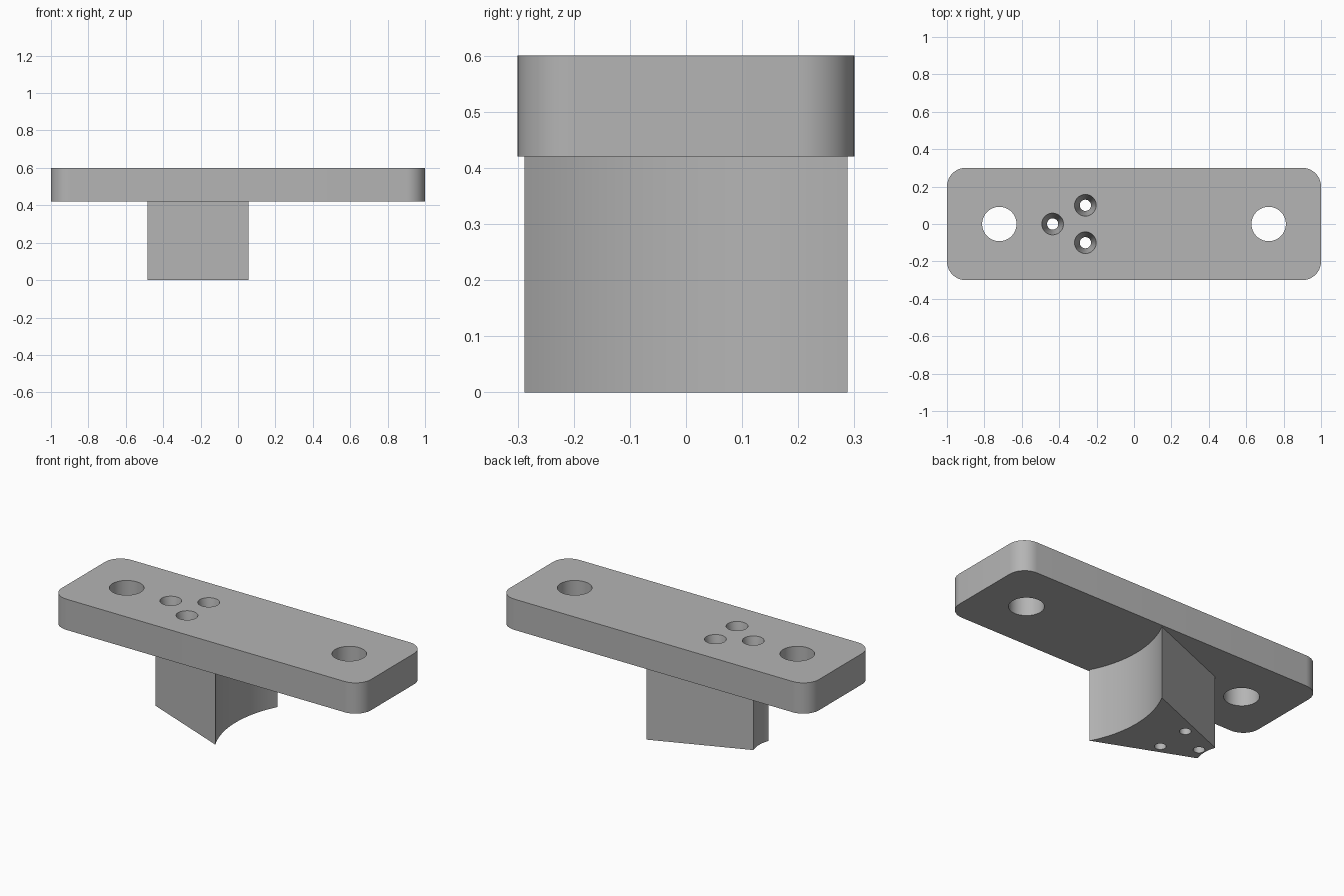
import bpy, bmesh, math

cube = bpy.data.objects.get("Cube")
if cube:
    bpy.data.objects.remove(cube, do_unlink=True)

BASE, TOP = 0.42, 0.60

grey = bpy.data.materials.new("plain grey")
grey.use_nodes = True
grey.diffuse_color = (0.46, 0.46, 0.46, 1)
grey.node_tree.nodes["Principled BSDF"].inputs["Base Color"].default_value = (0.46, 0.46, 0.46, 1)


def arc(cx, cy, r, start, end, steps):
    """Points along an arc, angles in degrees."""
    return [(cx + r * math.cos(math.radians(start + (end - start) * i / steps)),
             cy + r * math.sin(math.radians(start + (end - start) * i / steps)))
            for i in range(steps + 1)]


def loft(name, rings):
    """Solid from stacked outlines: a list of (outline, z) from bottom to top."""
    bm = bmesh.new()
    loops = [[bm.verts.new((x, y, z)) for x, y in outline] for outline, z in rings]
    bm.faces.new(loops[0][::-1])
    bm.faces.new(loops[-1])
    for low, high in zip(loops, loops[1:]):
        for i in range(len(low)):
            j = (i + 1) % len(low)
            bm.faces.new((low[i], low[j], high[j], high[i]))
    bmesh.ops.recalc_face_normals(bm, faces=bm.faces)
    mesh = bpy.data.meshes.new(name)
    bm.to_mesh(mesh)
    bm.free()
    mesh.materials.append(grey)
    obj = bpy.data.objects.new(name, mesh)
    bpy.context.collection.objects.link(obj)
    return obj


def boolean(target, other, operation):
    """Apply a boolean and remove the helper."""
    bpy.context.view_layer.objects.active = target
    mod = target.modifiers.new(other.name, 'BOOLEAN')
    mod.operation, mod.object, mod.solver = operation, other, 'EXACT'
    bpy.ops.object.modifier_apply(modifier=mod.name)
    bpy.data.objects.remove(other, do_unlink=True)


def circle(x, y, r):
    return arc(x, y, r, 0, 360, 48)[:-1]


# Plate with rounded corners
corners = [(0.9, 0.2), (-0.9, 0.2), (-0.9, -0.2), (0.9, -0.2)]
outline = []
for i, (x, y) in enumerate(corners):
    outline += arc(x, y, 0.1, 90 * i, 90 * i + 90, 12)
plate = loft("mounting_plate", [(outline, BASE), (outline, TOP)])

# Tapered block, hollowed at the wide end and slightly at the narrow end
def hollow_end(x, half_width, r, side):
    reach = math.sqrt(r * r - half_width * half_width)
    half = math.degrees(math.asin(half_width / r))
    mid = 180 if side > 0 else 0
    return arc(x + side * reach, 0, r, mid + half, mid - half, 24)

wedge = hollow_end(0.055, 0.288, 0.62, 1) + hollow_end(-0.485, 0.07, 0.2, -1)
block = loft("wedge_block", [(wedge, 0), (wedge, BASE + 0.04)])
boolean(plate, block, 'UNION')

# Large bolt holes
for x in (-0.72, 0.72):
    hole = circle(x, 0, 0.092)
    boolean(plate, loft("bolt_hole", [(hole, 0.3), (hole, 0.7)]), 'DIFFERENCE')

# Small countersunk screw holes through plate and block
for x, y in ((-0.435, 0), (-0.26, 0.1), (-0.26, -0.1)):
    bore, mouth = circle(x, y, 0.03), circle(x, y, 0.058)
    cutter = loft("screw_hole", [(bore, -0.1), (bore, BASE + 0.03), (mouth, TOP), (mouth, 0.7)])
    boolean(plate, cutter, 'DIFFERENCE')

plate.name = "plate_with_wedge_block"
bpy.ops.object.select_all(action='DESELECT')
plate.select_set(True)
bpy.context.view_layer.objects.active = plate
bpy.ops.object.shade_smooth_by_angle(angle=math.radians(30))
